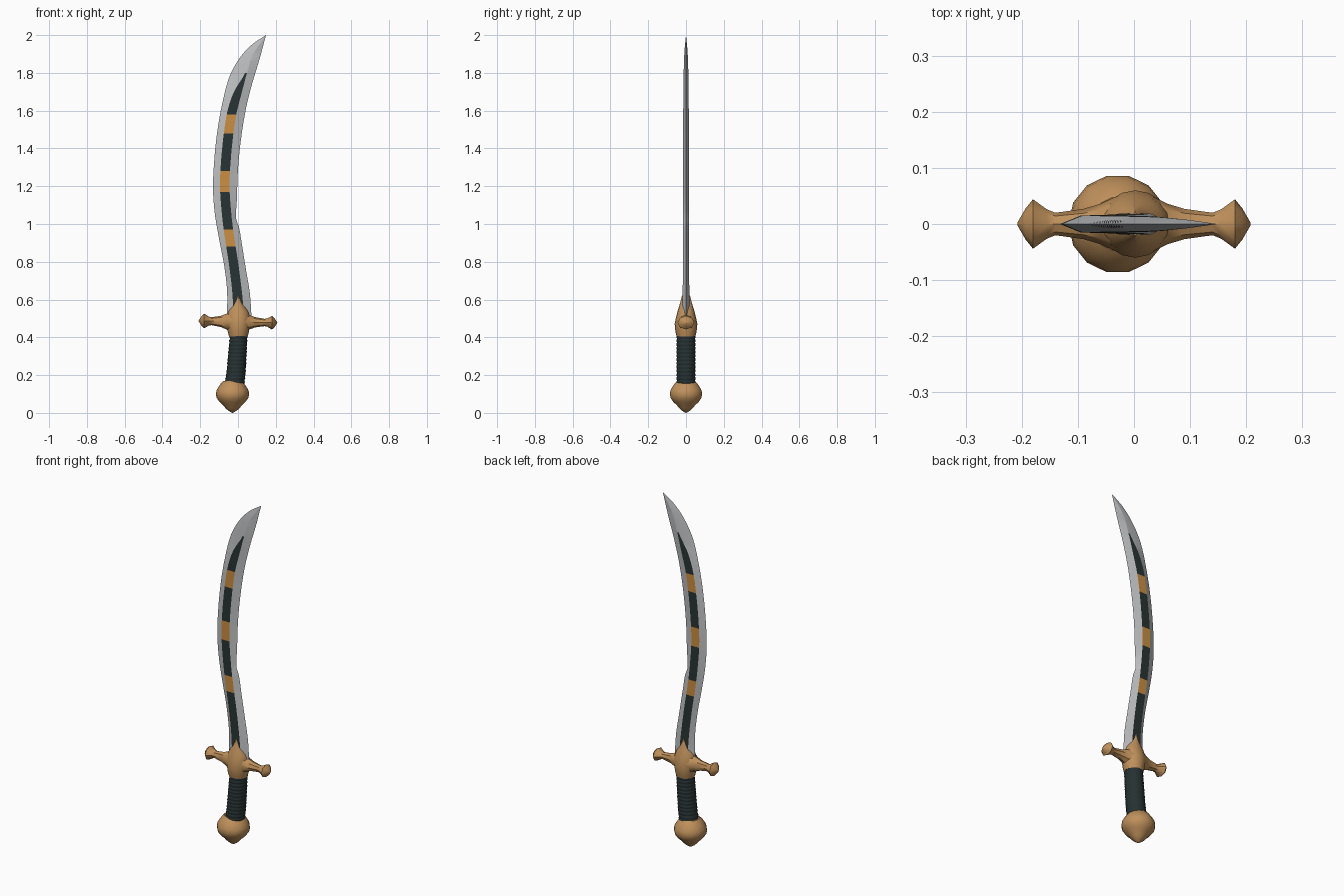
import bpy, bmesh, math
from mathutils import Vector

if "Cube" in bpy.data.objects:
    bpy.data.objects.remove(bpy.data.objects["Cube"])


def material(name, rgb):
    m = bpy.data.materials.new(name)
    m.diffuse_color = (*rgb, 1)
    m.use_nodes = True
    m.node_tree.nodes["Principled BSDF"].inputs["Base Color"].default_value = m.diffuse_color
    return m


STEEL = material("steel", (0.52, 0.53, 0.54))
DARK = material("dark_inlay", (0.022, 0.034, 0.034))
GOLD = material("gold_inlay", (0.60, 0.27, 0.05))
BRASS = material("brass", (0.52, 0.28, 0.105))
WRAP = material("grip_wrap", (0.020, 0.031, 0.032))


def loft(name, rings, mats, angle=30, pick=None):
    """Skin a list of closed rings; pick(side, z) gives the material index."""
    bm = bmesh.new()
    rows = [[bm.verts.new(p) for p in ring] for ring in rings]
    n = len(rows[0])
    for a, b in zip(rows, rows[1:]):
        for j in range(n):
            k = (j + 1) % n
            f = bm.faces.new((a[j], a[k], b[k], b[j]))
            if pick:
                f.material_index = pick(j, (a[j].co.z + b[j].co.z) / 2)
    bm.faces.new(rows[0][::-1])
    bm.faces.new(rows[-1])
    bmesh.ops.remove_doubles(bm, verts=bm.verts, dist=0.0002)
    bmesh.ops.recalc_face_normals(bm, faces=bm.faces)
    me = bpy.data.meshes.new(name)
    bm.to_mesh(me)
    bm.free()
    for m in mats:
        me.materials.append(m)
    ob = bpy.data.objects.new(name, me)
    bpy.context.collection.objects.link(ob)
    bpy.ops.object.select_all(action='DESELECT')
    ob.select_set(True)
    bpy.context.view_layer.objects.active = ob
    bpy.ops.object.shade_smooth_by_angle(angle=math.radians(angle))
    return ob


def curve(table, t):
    """Smooth interpolation through (t, value) pairs."""
    def slope(i):
        a, b = table[max(i - 1, 0)], table[min(i + 1, len(table) - 1)]
        return (b[1] - a[1]) / (b[0] - a[0])
    i = 0
    while i < len(table) - 2 and t > table[i + 1][0]:
        i += 1
    (t0, v0), (t1, v1) = table[i], table[i + 1]
    h = t1 - t0
    u = (t - t0) / h
    return ((2*u**3 - 3*u**2 + 1) * v0 + (u**3 - 2*u**2 + u) * h * slope(i)
            + (3*u**2 - 2*u**3) * v1 + (u**3 - u**2) * h * slope(i + 1))


def ring_z(z, cx, rx, ry, n):
    return [(cx + rx * math.cos(2 * math.pi * i / n),
             ry * math.sin(2 * math.pi * i / n), z) for i in range(n)]


# blade: curved, bevelled, with an inlaid stripe on both faces
LEFT = [(.5, -.058), (.65, -.058), (.785, -.074), (.92, -.10), (1.05, -.122),
        (1.18, -.132), (1.32, -.127), (1.48, -.111), (1.63, -.085),
        (1.78, -.045), (1.88, .01), (1.95, .074), (2.0, .148)]
RIGHT = [(.5, .072), (.63, .063), (.76, .042), (.89, .021), (.98, .006),
         (1.03, -.010), (1.13, -.006), (1.29, .0), (1.45, .016), (1.61, .042),
         (1.74, .074), (1.88, .116), (2.0, .148)]
MID = [(.5, .003), (.62, -.003), (.78, -.022), (.93, -.045), (1.05, -.06),
       (1.2, -.07), (1.35, -.063), (1.5, -.047), (1.6, -.03), (1.7, .0),
       (1.8, .043), (1.9, .08), (2.0, .148)]
HALF = [(.5, .028), (.7, .025), (1.6, .025), (1.7, .021), (1.8, .005), (2.0, 0)]
THICK = [(.5, .02), (.7, .017), (1.2, .015), (1.7, .014), (1.9, .009), (2.0, 0)]
BANDS = [(.88, .97), (1.17, 1.28), (1.48, 1.58)]

rings = []
for i in range(151):
    z = .5 + i * .01
    l, r, m, h, t = (curve(c, z) for c in (LEFT, RIGHT, MID, HALF, THICK))
    h = max(h, 0)
    rings.append([(l, 0, z), (m - h, -t, z), (m + h, -t, z),
                  (r, 0, z), (m + h, t, z), (m - h, t, z)])


def blade_colour(side, z):
    if side not in (1, 4) or z > 1.8:
        return 0
    return 2 if any(a < z < b for a, b in BANDS) else 1


loft("blade", rings, [STEEL, DARK, GOLD], 14, blade_colour)

# guard centre: collar rising to a point over the blade
COLLAR = [(.405, .050, .050), (.43, .056, .056), (.47, .062, .060),
          (.51, .062, .052), (.54, .052, .044), (.565, .034, .036),
          (.59, .019, .029), (.622, .004, .021)]
loft("guard_collar", [ring_z(z, .002, rx, ry, 16) for z, rx, ry in COLLAR],
     [BRASS], 40)

# guard arms: flared crossbar with faceted knob ends
ARM = [(.0, .062, .055), (.035, .058, .048), (.06, .042, .036),
       (.09, .030, .027), (.14, .021, .020), (.155, .024, .026),
       (.180, .039, .044), (.193, .026, .028), (.208, .002, .002)]
for name, s, k in (("guard_arm_left", -1, 1.0), ("guard_arm_right", 1, .92)):
    loft(name, [[(s * x, hy * math.cos(math.pi * i / 4),
                  .482 - .005 * s * x / .2 + k * hz * math.sin(math.pi * i / 4))
                 for i in range(8)] for x, hz, hy in ARM], [BRASS], 40)

# grip: gently bent handle with wrap ridges
AXIS = [(.14, -.022), (.2, -.012), (.3, -.004), (.42, .004)]
WIDTH = [(.14, .054), (.2, .051), (.3, .049), (.42, .046)]
rings = []
for i in range(57):
    z = .14 + i * .005
    ridge = .0012 * (1 if i % 4 < 2 else -1)
    rings.append(ring_z(z, curve(AXIS, z), curve(WIDTH, z) + ridge,
                        .050 + ridge, 20))
loft("grip", rings, [WRAP], 40)

# pommel: rounded knob with a small bottom button
POMMEL = [(.168, .048), (.158, .060), (.138, .074), (.118, .085), (.098, .088),
          (.078, .083), (.058, .069), (.040, .049), (.026, .038), (.014, .025),
          (.004, .010), (0, .002)]
loft("pommel", [ring_z(z, -.029, r, r, 14) for z, r in POMMEL], [BRASS], 40)
